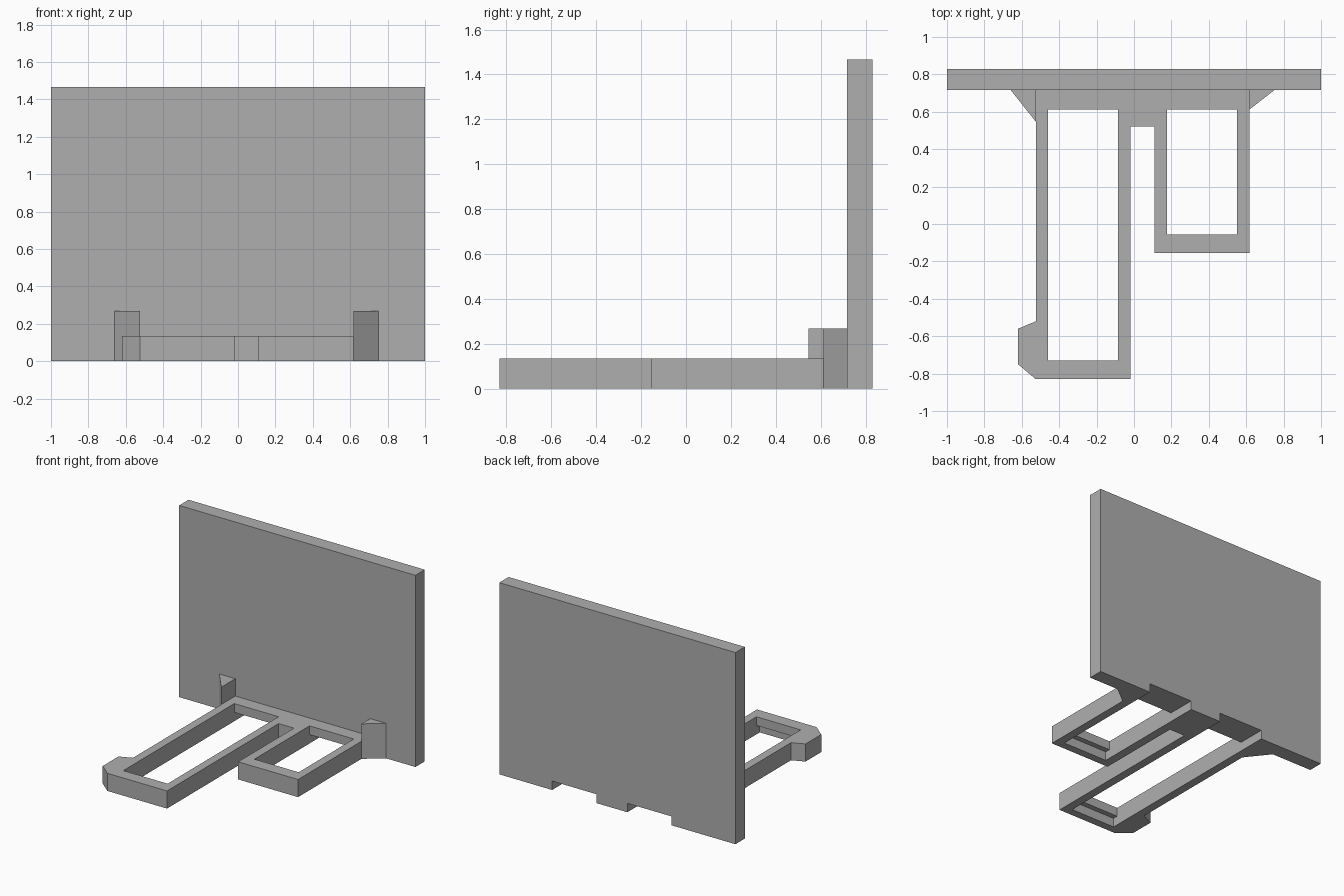
import bpy
import bmesh

default_cube = bpy.data.objects.get("Cube")
if default_cube:
    bpy.data.objects.remove(default_cube, do_unlink=True)

# One plain grey for the whole stand
grey = bpy.data.materials.new("plain_grey")
grey.use_nodes = True
colour = (0.43, 0.43, 0.43, 1)
grey.diffuse_color = colour
grey.node_tree.nodes["Principled BSDF"].inputs["Base Color"].default_value = colour

PANEL_FRONT, BACK, FRONT = 0.717, 0.83, -0.83
BASE_TOP, GROOVE_TOP = 0.135, 0.068


def prism(name, outline, bottom, top):
    """Extrude a plan outline, listed counter-clockwise, between two heights."""
    bm = bmesh.new()
    face = bm.faces.new([bm.verts.new((x, y, bottom)) for x, y in outline])
    extruded = bmesh.ops.extrude_face_region(bm, geom=[face])["geom"]
    verts = [v for v in extruded if isinstance(v, bmesh.types.BMVert)]
    bmesh.ops.translate(bm, verts=verts, vec=(0, 0, top - bottom))
    bmesh.ops.recalc_face_normals(bm, faces=bm.faces)
    mesh = bpy.data.meshes.new(name)
    bm.to_mesh(mesh)
    bm.free()
    mesh.materials.append(grey)
    obj = bpy.data.objects.new(name, mesh)
    bpy.context.collection.objects.link(obj)
    return obj


def block(name, x0, x1, y0, y1, z0, z1):
    return prism(name, [(x0, y0), (x1, y0), (x1, y1), (x0, y1)], z0, z1)


def cut(target, cutter):
    modifier = target.modifiers.new("cut", 'BOOLEAN')
    modifier.operation = 'DIFFERENCE'
    modifier.solver = 'EXACT'
    modifier.object = cutter
    bpy.context.view_layer.objects.active = target
    bpy.ops.object.modifier_apply(modifier=modifier.name)


# Upright panel
panel = block("back_panel", -1, 1, PANEL_FRONT, BACK, 0, 1.467)

# Base: long arm with a side lug, short arm and the bridge between them
base = prism("base_frame", [
    (-0.525, PANEL_FRONT), (-0.525, -0.52), (-0.62, -0.56), (-0.62, -0.75),
    (-0.525, FRONT), (-0.02, FRONT), (-0.02, 0.52), (0.11, 0.52),
    (0.11, -0.155), (0.617, -0.155), (0.617, PANEL_FRONT)], 0, BASE_TOP)

# Each arm has a window, and a longer groove below that runs out of the back
for x0, x1, window_front, groove_front in (
        (-0.46, -0.085, -0.73, -0.77), (0.177, 0.552, -0.055, -0.095)):
    window = block("window_cutter", x0, x1, window_front, 0.612, -0.1, 0.3)
    groove = block("groove_cutter", x0, x1, groove_front, 1, -0.1, GROOVE_TOP)
    cut(base, window)
    cut(base, groove)
    cut(panel, groove)
    for cutter in (window, groove):
        bpy.data.objects.remove(cutter, do_unlink=True)

# Wedge braces between base and panel
prism("right_brace", [(-0.66, PANEL_FRONT), (-0.525, 0.547),
                      (-0.525, PANEL_FRONT)], 0, 0.268)
prism("left_brace", [(0.617, PANEL_FRONT), (0.617, 0.612),
                     (0.752, PANEL_FRONT)], 0, 0.268)
